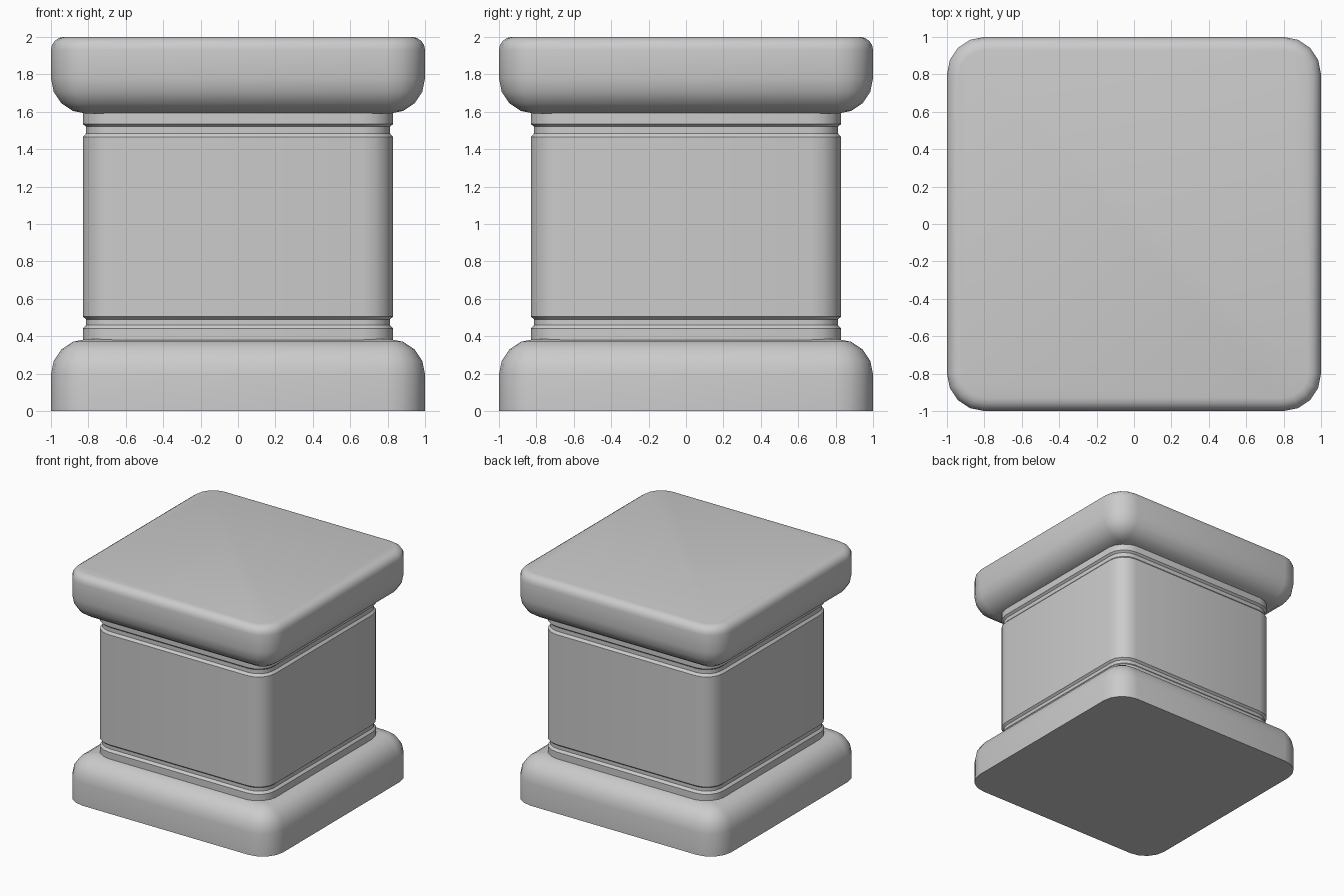
import bpy, bmesh
from math import sin, cos, pi, radians

if "Cube" in bpy.data.objects:
    bpy.data.objects.remove(bpy.data.objects["Cube"])

SEG = 4  # segments per rounded corner


def ring(half, radius):
    """Outline of a rounded square, counter-clockwise."""
    c = half - radius
    pts = []
    for q, (sx, sy) in enumerate([(1, 1), (-1, 1), (-1, -1), (1, -1)]):
        for i in range(SEG + 1):
            a = (q + i / SEG) * pi / 2
            pts.append((sx * c + radius * cos(a), sy * c + radius * sin(a)))
    return pts


def loft(name, profile, radius):
    """Stack rounded squares through (half width, z); corners stay concentric."""
    widest = max(h for h, z in profile)
    bm = bmesh.new()
    rings = []
    for half, z in profile:
        r = max(radius - (widest - half), 0.0)
        rings.append([bm.verts.new((x, y, z)) for x, y in ring(half, r)])
    n = len(rings[0])
    for lo, hi in zip(rings, rings[1:]):
        for i in range(n):
            j = (i + 1) % n
            bm.faces.new((lo[i], lo[j], hi[j], hi[i]))
    bm.faces.new(rings[0][::-1])
    bm.faces.new(rings[-1])
    bmesh.ops.remove_doubles(bm, verts=bm.verts, dist=1e-5)
    bmesh.ops.recalc_face_normals(bm, faces=bm.faces)
    mesh = bpy.data.meshes.new(name)
    bm.to_mesh(mesh)
    bm.free()
    obj = bpy.data.objects.new(name, mesh)
    bpy.context.collection.objects.link(obj)
    bpy.context.view_layer.objects.active = obj
    bpy.ops.object.select_all(action='DESELECT')
    obj.select_set(True)
    bpy.ops.object.shade_smooth_by_angle(angle=radians(32))
    return obj


def arc(half, z, r, start, steps=4):
    """Quarter round in the profile, centred at (half, z)."""
    return [(half + r * cos(start + i / steps * pi / 2),
             z + r * sin(start + i / steps * pi / 2)) for i in range(steps + 1)]


# Base slab with a large rounded upper edge
loft("base", [(1, 0)] + arc(0.81, 0.195, 0.19, 0), 0.2)

# Shaft with a shallow groove near each end
loft("shaft", [(0.83, 0.36), (0.83, 0.44), (0.812, 0.46), (0.812, 0.49),
               (0.83, 0.505), (0.83, 1.465), (0.812, 1.485), (0.812, 1.52),
               (0.83, 1.535), (0.83, 1.62)], 0.16)

# Top slab: large round below, small round above
loft("top_slab", arc(0.81, 1.78, 0.19, -pi / 2) + arc(0.93, 1.93, 0.07, 0), 0.2)
